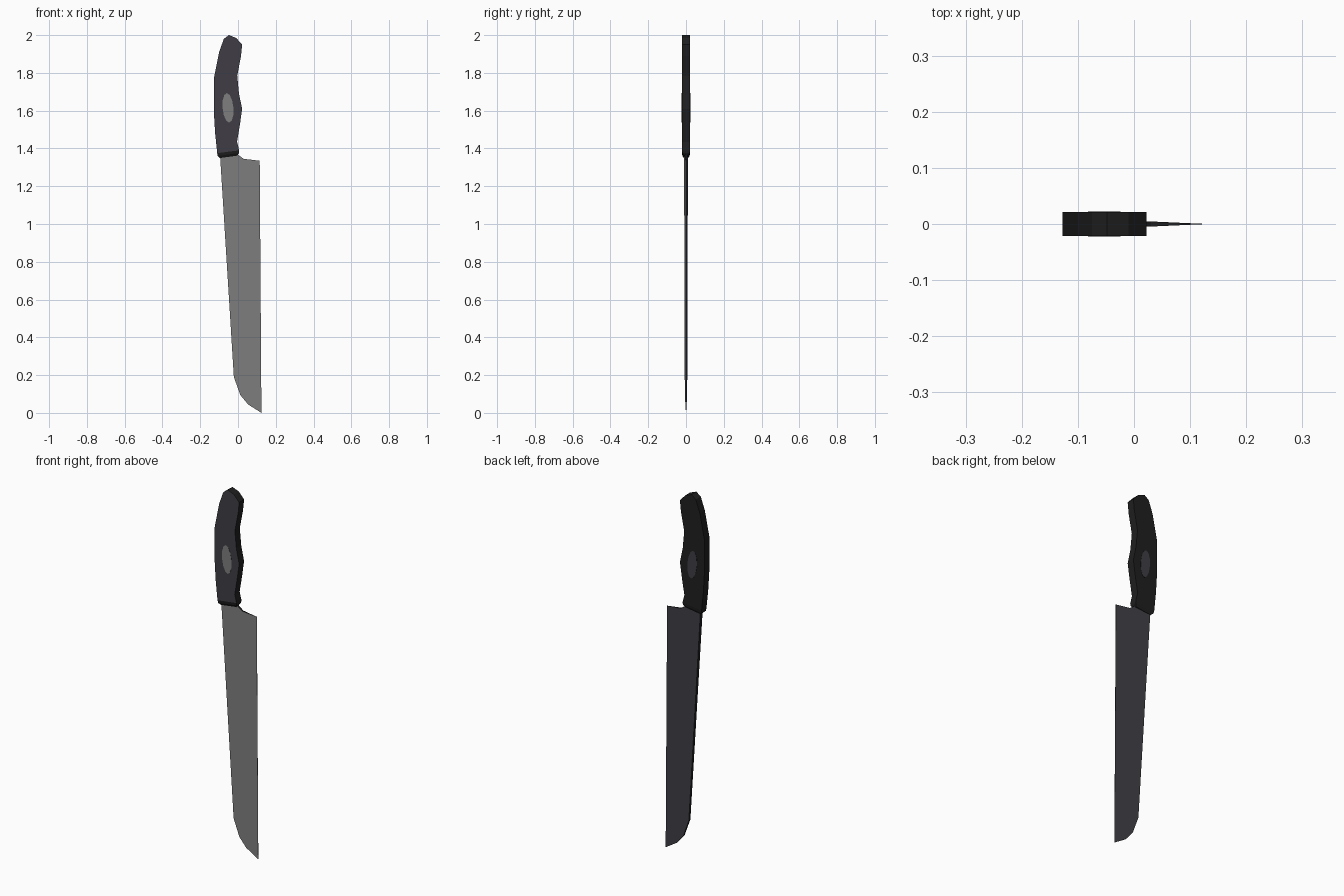
import bpy, bmesh, math

if "Cube" in bpy.data.objects:
    bpy.data.objects.remove(bpy.data.objects["Cube"])


def material(name, rgb):
    m = bpy.data.materials.new(name)
    m.diffuse_color = (*rgb, 1)
    m.use_nodes = True
    m.node_tree.nodes["Principled BSDF"].inputs["Base Color"].default_value = m.diffuse_color
    return m


GREY = material("light_steel", (0.21, 0.21, 0.21))
SLATE = material("dark_slate", (0.05, 0.048, 0.06))
BLACK = material("black", (0.0137, 0.0137, 0.0137))


def finish(name, bm, mats):
    bmesh.ops.recalc_face_normals(bm, faces=bm.faces)
    # slot 0 faces the front, slot 1 the back, slot 2 is the rim
    bm.normal_update()
    for f in bm.faces:
        f.material_index = 0 if f.normal.y < -0.9 else 1 if f.normal.y > 0.9 else 2
    me = bpy.data.meshes.new(name)
    bm.to_mesh(me)
    bm.free()
    for m in mats:
        me.materials.append(m)
    ob = bpy.data.objects.new(name, me)
    bpy.context.collection.objects.link(ob)
    return ob


def slab(name, outline, half, mats, y=0.0):
    """Front outline given thickness in y; half(x) is the half thickness."""
    bm = bmesh.new()
    a = [bm.verts.new((x, y - half(x), z)) for x, z in outline]
    b = [bm.verts.new((x, y + half(x), z)) for x, z in outline]
    bm.faces.new(a)
    bm.faces.new(b[::-1])
    n = len(a)
    for i in range(n):
        j = (i + 1) % n
        bm.faces.new((a[i], b[i], b[j], a[j]))
    return finish(name, bm, mats)


# Handle with finger grips
T = 0.0215
slab("handle", [
    (-0.048, 2.0), (-0.01, 1.985), (0.022, 1.95), (0.016, 1.89), (-0.004, 1.785),
    (0.005, 1.69), (0.022, 1.61), (0.01, 1.525), (-0.005, 1.435), (0.006, 1.39),
    (-0.11, 1.375), (-0.121, 1.48), (-0.127, 1.58), (-0.127, 1.775),
    (-0.10, 1.91), (-0.075, 1.98)], lambda x: T, (SLATE, BLACK, BLACK))

# Tapered collar under the handle
bm = bmesh.new()
rings = []
for x0, z0, x1, z1, t in ((-0.11, 1.375, 0.006, 1.39, T),
                          (-0.108, 1.36, 0.005, 1.376, 0.019),
                          (-0.096, 1.349, -0.004, 1.362, 0.011)):
    rings.append([bm.verts.new(p) for p in (
        (x0, -t, z0), (x1, -t, z1), (x1, t, z1), (x0, t, z0))])
for a, b in zip(rings, rings[1:]):
    for i in range(4):
        j = (i + 1) % 4
        bm.faces.new((a[i], a[j], b[j], b[i]))
bm.faces.new(rings[0])
bm.faces.new(rings[-1][::-1])
finish("collar", bm, (BLACK, BLACK, BLACK))

# Oval rivet plates, one on each side
oval = []
for i in range(12):
    a = math.tau * i / 12
    oval.append((-0.053 + 0.029 * math.cos(a) - 0.006 * math.sin(a),
                 1.615 + 0.078 * math.sin(a)))
for name, y in (("rivet_front", -T), ("rivet_back", T)):
    slab(name, oval, lambda x: 0.001, (GREY, SLATE, BLACK), y)

# Wedge blade: thick spine on the left, sharp edge on the right
slab("blade", [
    (-0.096, 1.38), (-0.005, 1.37), (0.03, 1.345), (0.115, 1.335), (0.124, 0.0),
    (0.053, 0.045), (0.012, 0.095), (-0.022, 0.19)],
    lambda x: 0.0003 + 0.045 * (0.124 - x), (GREY, SLATE, BLACK))
